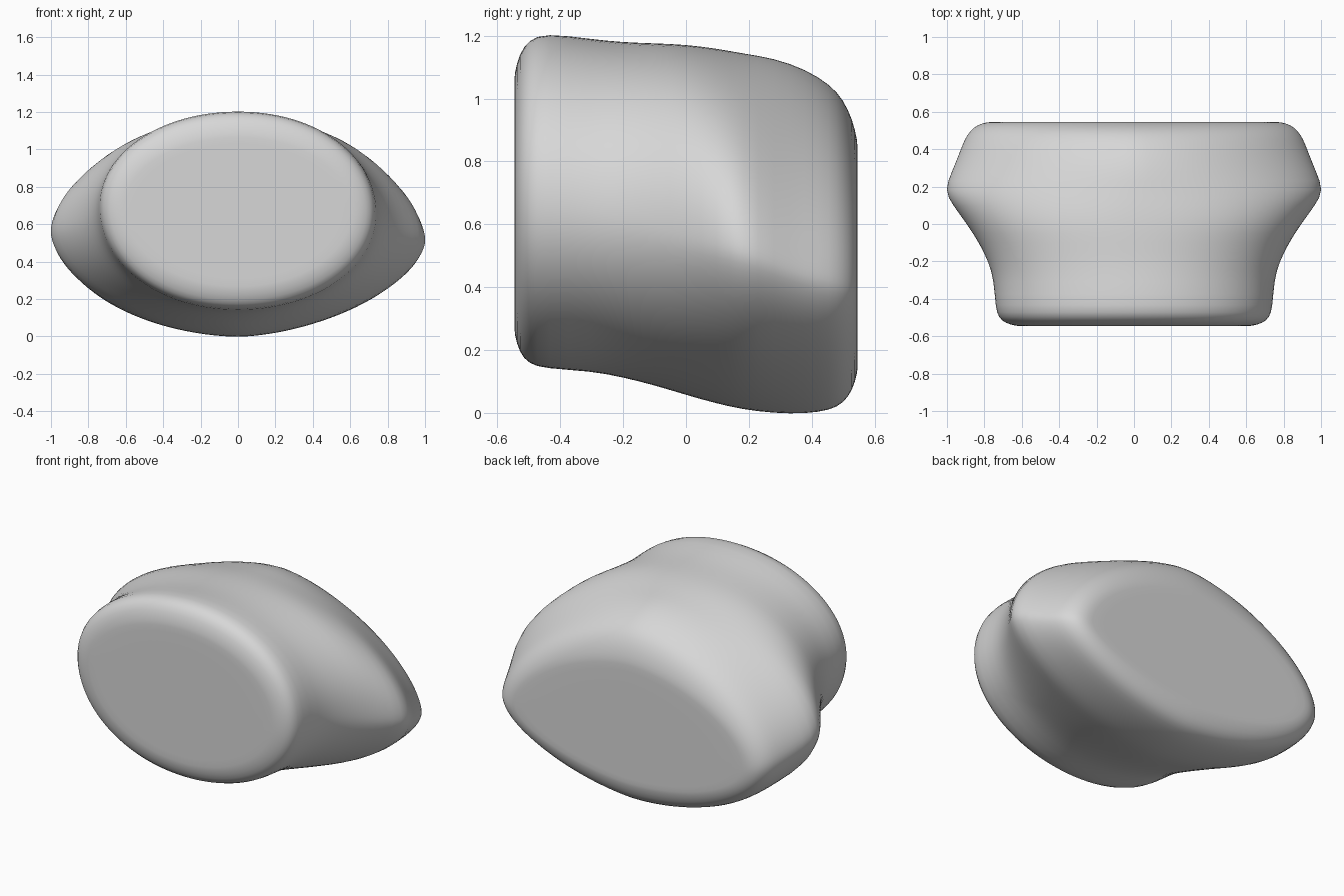
import bpy, bmesh, math

cube = bpy.data.objects.get("Cube")
if cube:
    bpy.data.objects.remove(cube, do_unlink=True)

SIDES = 56

# Cross-sections: y, half width, bottom, top, height of widest point,
# roundness of the upper half, of the lower half, and how much less on the left
SECTIONS = [
    (-0.546, 0.63, 0.25, 1.08, 0.68, 2.0, 2.0, 0),
    (-0.53, 0.69, 0.19, 1.145, 0.68, 2.05, 2.05, 0),
    (-0.50, 0.725, 0.155, 1.187, 0.68, 2.05, 2.05, 0),
    (-0.45, 0.742, 0.14, 1.21, 0.68, 2.05, 2.05, 0),
    (-0.30, 0.75, 0.132, 1.19, 0.66, 2.05, 2.0, 0),
    (-0.20, 0.78, 0.112, 1.18, 0.64, 2.1, 1.95, 0),
    (-0.10, 0.83, 0.087, 1.177, 0.61, 2.1, 1.9, 0),
    (0.00, 0.895, 0.056, 1.173, 0.58, 2.1, 1.8, 0),
    (0.10, 0.97, 0.028, 1.16, 0.56, 1.92, 1.75, 0.03),
    (0.18, 1.018, 0.01, 1.145, 0.54, 1.78, 1.75, 0.06),
    (0.28, 0.975, -0.002, 1.13, 0.50, 1.72, 1.78, 0.1),
    (0.38, 0.935, -0.004, 1.095, 0.46, 1.72, 1.82, 0.14),
    (0.46, 0.905, 0.008, 1.045, 0.44, 1.72, 1.85, 0.14),
    (0.50, 0.875, 0.03, 0.998, 0.43, 1.74, 1.85, 0.14),
    (0.53, 0.84, 0.07, 0.935, 0.42, 1.76, 1.85, 0.14),
    (0.546, 0.785, 0.13, 0.865, 0.42, 1.78, 1.85, 0.14),
]


def ring(bm, section, scale=1.0):
    """One closed outline, optionally shrunk towards its widest height."""
    y, width, bottom, top, mid, upper, lower, hollow = section
    verts = []
    for i in range(SIDES):
        a = 2 * math.pi * i / SIDES
        c, s = math.cos(a), math.sin(a)
        power, reach = (upper, top - mid) if s > 0 else (lower, mid - bottom)
        if c > 0:
            power -= hollow
        x = math.copysign(abs(c) ** (2 / power), c) * width
        z = math.copysign(abs(s) ** (2 / power), s) * reach
        z -= 0.025 * x * (1 - abs(s))  # the left tip sits a little lower
        verts.append(bm.verts.new((x * scale, y, mid + z * scale)))
    return verts


# Body: outlines lofted front to back, with flat caps
bm = bmesh.new()
rings = [ring(bm, SECTIONS[0], k) for k in (0.5, 0.94)]
rings += [ring(bm, s) for s in SECTIONS]
rings += [ring(bm, SECTIONS[-1], k) for k in (0.94, 0.5)]
for a, b in zip(rings, rings[1:]):
    for i in range(SIDES):
        j = (i + 1) % SIDES
        bm.faces.new((a[i], a[j], b[j], b[i]))
for outline in (rings[0], rings[-1]):
    bm.faces.new(outline)
bmesh.ops.recalc_face_normals(bm, faces=bm.faces[:])

mesh = bpy.data.meshes.new("body")
bm.to_mesh(mesh)
bm.free()
body = bpy.data.objects.new("body", mesh)
bpy.context.collection.objects.link(body)
mesh.shade_smooth()

smooth = body.modifiers.new("soften", "SUBSURF")
smooth.levels = smooth.render_levels = 1

# Plain grey surface
grey = bpy.data.materials.new("light_grey")
grey.use_nodes = True
colour = (0.68, 0.68, 0.68, 1.0)
grey.diffuse_color = colour
grey.node_tree.nodes["Principled BSDF"].inputs["Base Color"].default_value = colour
mesh.materials.append(grey)
